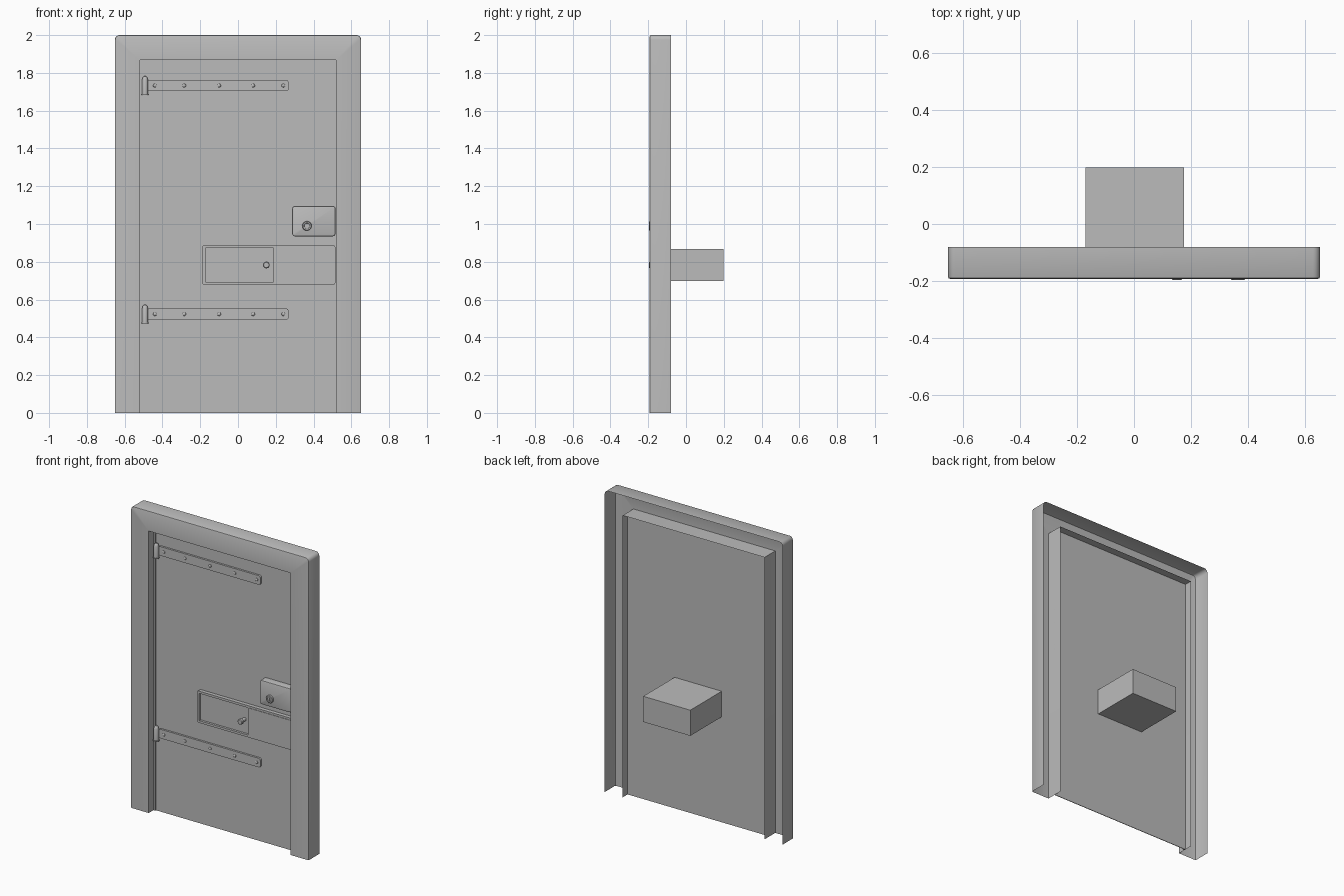
import bpy, bmesh, math
from mathutils import Matrix

if "Cube" in bpy.data.objects:
    bpy.data.objects.remove(bpy.data.objects["Cube"], do_unlink=True)

steel = bpy.data.materials.new("grey_steel")
steel.use_nodes = True
GREY = (0.5, 0.5, 0.5, 1)
steel.diffuse_color = GREY
steel.node_tree.nodes["Principled BSDF"].inputs["Base Color"].default_value = GREY

DOOR_Y = -0.135   # front of the door sheet
BACK_Y = -0.08    # back edge of the frame


def finish(bm, name, smooth=False):
    bmesh.ops.remove_doubles(bm, verts=bm.verts, dist=0.0001)
    bmesh.ops.recalc_face_normals(bm, faces=bm.faces)
    mesh = bpy.data.meshes.new(name)
    bm.to_mesh(mesh)
    bm.free()
    mesh.materials.append(steel)
    obj = bpy.data.objects.new(name, mesh)
    bpy.context.collection.objects.link(obj)
    if smooth:
        bpy.ops.object.select_all(action='DESELECT')
        obj.select_set(True)
        bpy.context.view_layer.objects.active = obj
        bpy.ops.object.shade_smooth_by_angle(angle=math.radians(35))
    return obj


def slab(name, x, z, y, radius=0.0, edge=0.0):
    """Box from (low, high) ranges, corners rounded about y, front rim bevelled."""
    bm = bmesh.new()
    bmesh.ops.create_cube(bm, size=1)
    for v in bm.verts:
        v.co = [r[0] if c < 0 else r[1] for c, r in zip(v.co, (x, y, z))]
    if radius:
        edges = [e for e in bm.edges if abs(e.verts[0].co.y - e.verts[1].co.y) > 1e-5]
        bmesh.ops.bevel(bm, geom=edges, offset=radius, segments=4, profile=0.5, affect='EDGES')
    if edge:
        rim = [e for e in bm.edges if all(v.co.y < y[0] + 1e-5 for v in e.verts)]
        bmesh.ops.bevel(bm, geom=rim, offset=edge, segments=2, profile=0.5, affect='EDGES')
    return finish(bm, name, bool(radius or edge))


def lathe(name, centre, profile, axis, steps=20):
    """Turn (radius, distance) pairs about an axis through the centre."""
    bm = bmesh.new()
    verts = [bm.verts.new((r, 0, h)) for r, h in profile]
    edges = [bm.edges.new(pair) for pair in zip(verts, verts[1:])]
    bmesh.ops.spin(bm, geom=verts + edges, cent=(0, 0, 0), axis=(0, 0, 1),
                   angle=math.tau, steps=steps)
    if axis == 'FRONT':
        bm.transform(Matrix.Rotation(math.radians(90), 4, 'X'))
    bm.transform(Matrix.Translation(centre))
    return finish(bm, name, True)


# Door frame: folded sheet channel, open at the back and the bottom
def arch(inset, radius):
    w, top = 0.652 - inset, 2.0 - inset
    half = [(w, 0.0)]
    for i in range(6):
        a = math.radians(90) * i / 5
        half.append((w - radius + radius * math.cos(a), top - radius + radius * math.sin(a)))
    return half + [(-px, pz) for px, pz in reversed(half)]


bm = bmesh.new()
rows = []
for inset, radius, y in ((0, 0.025, BACK_Y), (0, 0.025, -0.186), (0.002, 0.023, -0.19),
                         (0.007, 0.018, -0.192), (0.132, 0.0005, -0.192),
                         (0.132, 0.0005, BACK_Y)):
    rows.append([bm.verts.new((px, y, pz)) for px, pz in arch(inset, radius)])
for a, b in zip(rows, rows[1:]):
    for i in range(len(a) - 1):
        bm.faces.new((a[i], a[i + 1], b[i + 1], b[i]))
finish(bm, "door_frame", True)

# Door leaf and the narrow lip on its hinge side
slab("door_leaf", (-0.52, 0.52), (0, 1.868), (DOOR_Y, DOOR_Y + 0.004))
slab("hinge_side_lip", (-0.52, -0.508), (0, 1.868), (DOOR_Y - 0.006, DOOR_Y))

# Strap hinges with rivets and barrels
for place, z in (("lower", 0.523), ("upper", 1.733)):
    slab(place + "_hinge_strap", (-0.48, 0.267), (z - 0.03, z + 0.03),
         (DOOR_Y - 0.013, DOOR_Y), 0.012)
    for n, x in enumerate((-0.44, -0.285, -0.1, 0.08, 0.24)):
        lathe(f"{place}_hinge_rivet_{n + 1}", (x, DOOR_Y - 0.012, z),
              [(0.01, 0), (0.009, 0.004), (0.005, 0.007), (0, 0.008)], 'FRONT', 12)
    lathe(place + "_hinge_barrel", (-0.492, DOOR_Y - 0.018, z),
          [(0, -0.05), (0.019, -0.05), (0.019, -0.044), (0.016, -0.044), (0.016, 0.03),
           (0.012, 0.043), (0.006, 0.049), (0, 0.05)], 'UP', 16)

# Lock case and key cylinder
slab("lock_case", (0.287, 0.516), (0.935, 1.095), (-0.183, DOOR_Y), 0.014, 0.007)
lathe("key_cylinder", (0.365, -0.18, 0.99),
      [(0.025, 0), (0.025, 0.013), (0.022, 0.016), (0.015, 0.016), (0.014, 0.011), (0, 0.011)],
      'FRONT')
slab("key_slot", (0.362, 0.368), (0.98, 1.0), (-0.194, -0.19))

# Hatch: raised surround with a window cut into it
surround = slab("hatch_surround", (-0.19, 0.516), (0.678, 0.888), (-0.16, DOOR_Y), 0.014)
cutter = slab("hatch_cutter", (-0.172, 0.188), (0.693, 0.873), (-0.2, -0.145))
cutter.hide_render = True
cut = surround.modifiers.new("window", 'BOOLEAN')
cut.object = cutter
cut.solver = 'EXACT'
bpy.context.view_layer.objects.active = surround
bpy.ops.object.modifier_apply(modifier=cut.name)
bpy.data.objects.remove(cutter, do_unlink=True)
slab("hatch_cover_plate", (0.188, 0.5), (0.692, 0.875), (-0.163, -0.158))

# Sliding hatch knob, reaching just past the frame
lathe("hatch_knob", (0.15, -0.145, 0.783),
      [(0.012, 0), (0.012, 0.03), (0.018, 0.034), (0.018, 0.048), (0.014, 0.052), (0, 0.052)],
      'FRONT')

# Box behind the hatch
slab("hatch_box", (-0.17, 0.175), (0.698, 0.868), (DOOR_Y, 0.198))
